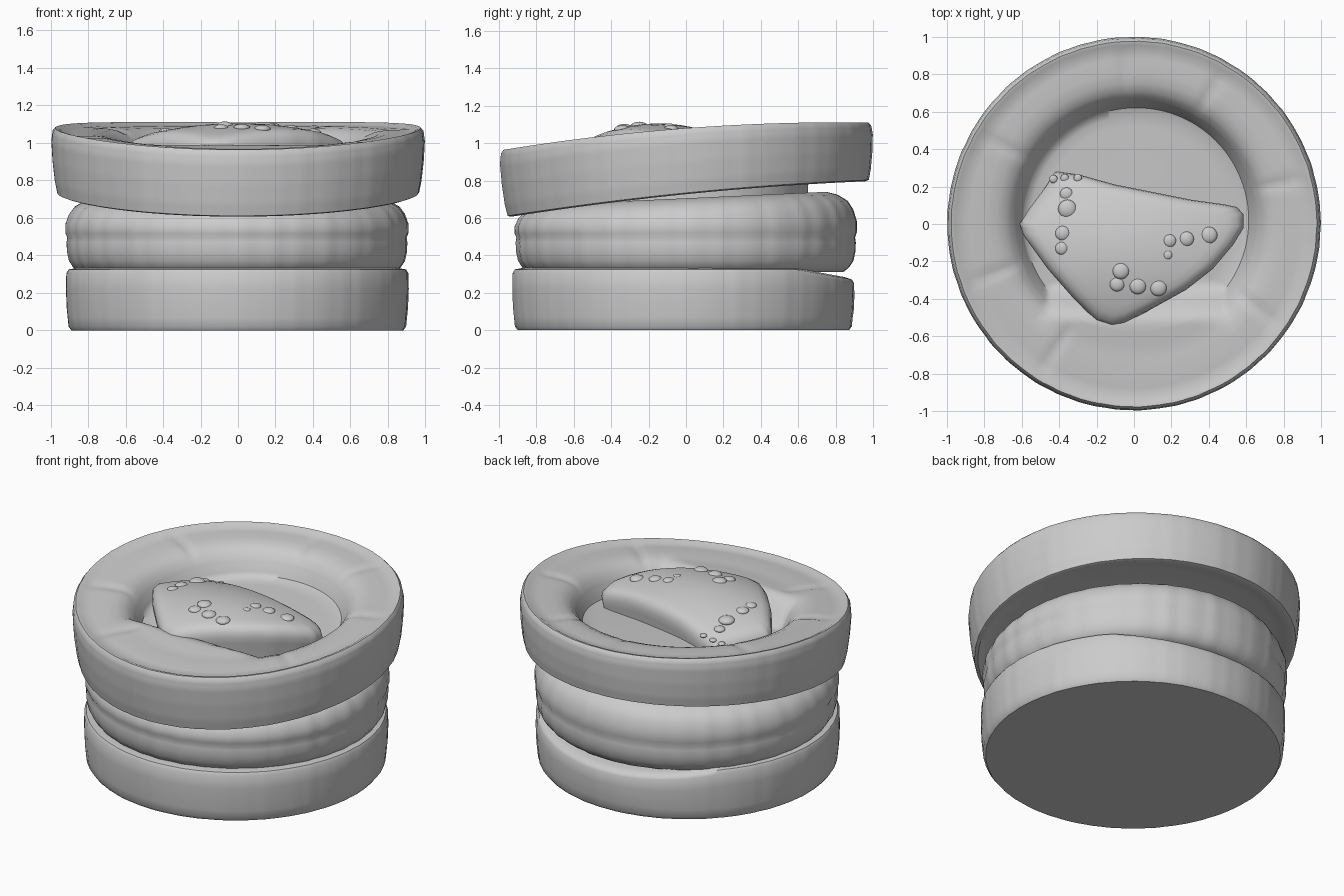
import bpy, bmesh, math
from math import sin, cos, exp, pi

if "Cube" in bpy.data.objects:
    bpy.data.objects.remove(bpy.data.objects["Cube"])

SEG = 192


def finish(bm, name, angle=45):
    bmesh.ops.remove_doubles(bm, verts=bm.verts, dist=0.0005)
    bmesh.ops.recalc_face_normals(bm, faces=bm.faces)
    me = bpy.data.meshes.new(name)
    bm.to_mesh(me)
    bm.free()
    ob = bpy.data.objects.new(name, me)
    bpy.context.collection.objects.link(ob)
    bpy.ops.object.select_all(action='DESELECT')
    bpy.context.view_layer.objects.active = ob
    ob.select_set(True)
    bpy.ops.object.shade_smooth_by_angle(angle=math.radians(angle))
    return ob


def lathe(name, profile, warp):
    """Spin (radius, height) points around z; warp(r, a, h) gives the final position."""
    pts = []
    for (r0, h0), (r1, h1) in zip(profile, profile[1:]):
        n = max(1, int(math.hypot(r1 - r0, h1 - h0) / 0.05))
        pts += [(r0 + (r1 - r0) * k / n, h0 + (h1 - h0) * k / n) for k in range(n)]
    pts.append(profile[-1])
    bm = bmesh.new()
    rings = [[bm.verts.new(warp(r, 2 * pi * i / SEG, h)) for i in range(SEG)] for r, h in pts]
    for a, b in zip(rings, rings[1:]):
        for i in range(SEG):
            j = (i + 1) % SEG
            bm.faces.new((a[i], a[j], b[j], b[i]))
    return finish(bm, name)


def streaks(a):
    # faint hand-made ripple round the sides
    return sin(23 * a) * 0.3 + sin(41 * a + 1) * 0.35 + sin(57 * a + 2) * 0.35


def smooth(t):
    t = min(1, max(0, t))
    return t * t * (3 - 2 * t)


# Bottom disc: flat drum whose top edge dips at the back
def bottom_warp(r, a, h):
    if r > 0.8:
        r += 0.002 * streaks(a)
    y = r * sin(a)
    dip = 0.055 * max(0, (y - 0.6) / 0.3) if h > 0.1 else 0
    return (r * cos(a) - 0.004, y - 0.014, h - dip * h / 0.33)


lathe("bottom_disc", [(0, 0), (0.885, 0), (0.9, 0.02), (0.91, 0.12), (0.914, 0.22), (0.912, 0.305),
                      (0.9, 0.325), (0.86, 0.332), (0.7, 0.32), (0, 0.32)], bottom_warp)


# Middle disc: plump and ribbed, slightly thicker at the back
def middle_warp(r, a, h):
    if r > 0.8:
        r += 0.002 * streaks(a) + 0.002 * sin(36 * a)
    y = r * sin(a)
    tilt = 0.045 * y * max(0, (h - 0.5) / 0.2)
    return (r * cos(a) - 0.006, y, h + tilt)


lathe("middle_disc", [(0, 0.31), (0.84, 0.31), (0.872, 0.335), (0.895, 0.37), (0.906, 0.42), (0.908, 0.47),
                      (0.904, 0.495), (0.914, 0.52), (0.913, 0.57), (0.895, 0.62), (0.865, 0.66),
                      (0.81, 0.69), (0.75, 0.705), (0.65, 0.69), (0.58, 0.64), (0, 0.62)], middle_warp)


# Top disc: tilted puffy ring, well deep at the back and filled at the front, hub below
CREASES = [math.radians(d) for d in (15, 60, 94, 150, 200, 238, 325)]


def top_warp(r, a, t):
    if r > 0.94:
        r += 0.002 * streaks(a)
    if 0 < t and r < 0.75 and t > 0.3:
        fill = 0.9 * smooth((-r * sin(a) - 0.15) / 0.4)
        t = max(t, 0.4 + (fill - 0.4) * smooth(fill / 0.9))
    x, y = r * cos(a), r * sin(a)
    low = 0.728 + 0.1 * y - 0.03 * y * y
    high = 1.08 + 0.075 * y - 0.045 * y * y
    z = low + (high - low) * t
    if t > 0.6 and 0.64 < r < 0.95:
        for c in CREASES:
            d = (a - c + pi) % (2 * pi) - pi
            z -= 0.012 * exp(-(d / 0.035) ** 2) * sin(pi * (r - 0.64) / 0.31)
    k = max(0, 1 - abs(r - 0.6) / 0.35)
    return (x + 0.012 * k, y + 0.02 * k + 0.012 * (1 - t) * (r > 0.9), z)


lathe("top_ring", [(0, -0.35), (0.635, -0.35), (0.635, 0.06), (0.72, 0.07), (0.9, 0.05), (0.945, 0.0),
                   (0.965, 0.02), (0.978, 0.2), (0.99, 0.5), (0.996, 0.8), (0.989, 0.95), (0.975, 1.0),
                   (0.955, 0.985), (0.935, 0.95), (0.88, 0.94), (0.8, 0.935), (0.74, 0.91), (0.69, 0.85),
                   (0.65, 0.73), (0.62, 0.58), (0.6, 0.46), (0.56, 0.42), (0.35, 0.42), (0, 0.44)], top_warp)


# Domed wedge lying in the well
def dome(x, y):
    return 1.105 - 0.25 * x * x - 0.6 * (y + 0.15) ** 2


OUTLINE = [(-0.42, 0.28), (-0.28, 0.26), (-0.1, 0.21), (0.1, 0.17), (0.3, 0.13), (0.48, 0.105), (0.55, 0.09),
           (0.585, 0.05), (0.585, -0.02), (0.53, -0.11), (0.42, -0.24), (0.28, -0.35), (0.1, -0.45),
           (-0.05, -0.53), (-0.12, -0.55), (-0.2, -0.52), (-0.32, -0.4), (-0.46, -0.24), (-0.59, -0.06),
           (-0.61, 0.0), (-0.56, 0.08), (-0.47, 0.2)]
CX, CY = 0.0, -0.12
edge = []
for (x0, y0), (x1, y1) in zip(OUTLINE, OUTLINE[1:] + OUTLINE[:1]):
    edge += [(x0 + (x1 - x0) * k / 4, y0 + (y1 - y0) * k / 4) for k in range(4)]
bm = bmesh.new()
# (scale from centre, drop below dome)
layers = [(0, 0), (0.15, 0), (0.3, 0), (0.45, 0), (0.6, 0), (0.75, 0), (0.86, 0.0), (0.94, 0.008),
          (0.985, 0.03), (1, 0.06), (0.99, 0.1), (0.94, 0.2), (0.92, 0.32)]
rows = []
for s, drop in layers:
    row = []
    for ex, ey in edge:
        x, y = CX + (ex - CX) * s, CY + (ey - CY) * s
        row.append(bm.verts.new((x, y, dome(x, y) - drop)))
    rows.append(row)
n = len(edge)
for a, b in zip(rows, rows[1:]):
    for i in range(n):
        j = (i + 1) % n
        bm.faces.new((a[i], a[j], b[j], b[i]))
bm.faces.new(rows[-1])
finish(bm, "wedge", 50)

# Round pimples on the wedge: (x, y, radius)
PIMPLES = [(-0.36, 0.16, 0.035), (-0.355, 0.08, 0.05), (-0.38, -0.05, 0.04), (-0.385, -0.13, 0.035),
           (0.19, -0.09, 0.035), (0.28, -0.08, 0.04), (0.4, -0.06, 0.045), (0.18, -0.165, 0.025),
           (-0.07, -0.25, 0.045), (-0.09, -0.32, 0.04), (0.02, -0.33, 0.045), (0.13, -0.34, 0.045),
           (-0.43, 0.24, 0.022), (-0.37, 0.245, 0.022), (-0.3, 0.245, 0.022)]
bm = bmesh.new()
for x, y, r in PIMPLES:
    new = bmesh.ops.create_uvsphere(bm, u_segments=16, v_segments=10, radius=r)["verts"]
    for v in new:
        v.co = (v.co.x + x, v.co.y + y, v.co.z * 0.5 + dome(x, y) - 0.006)
finish(bm, "pimples")
